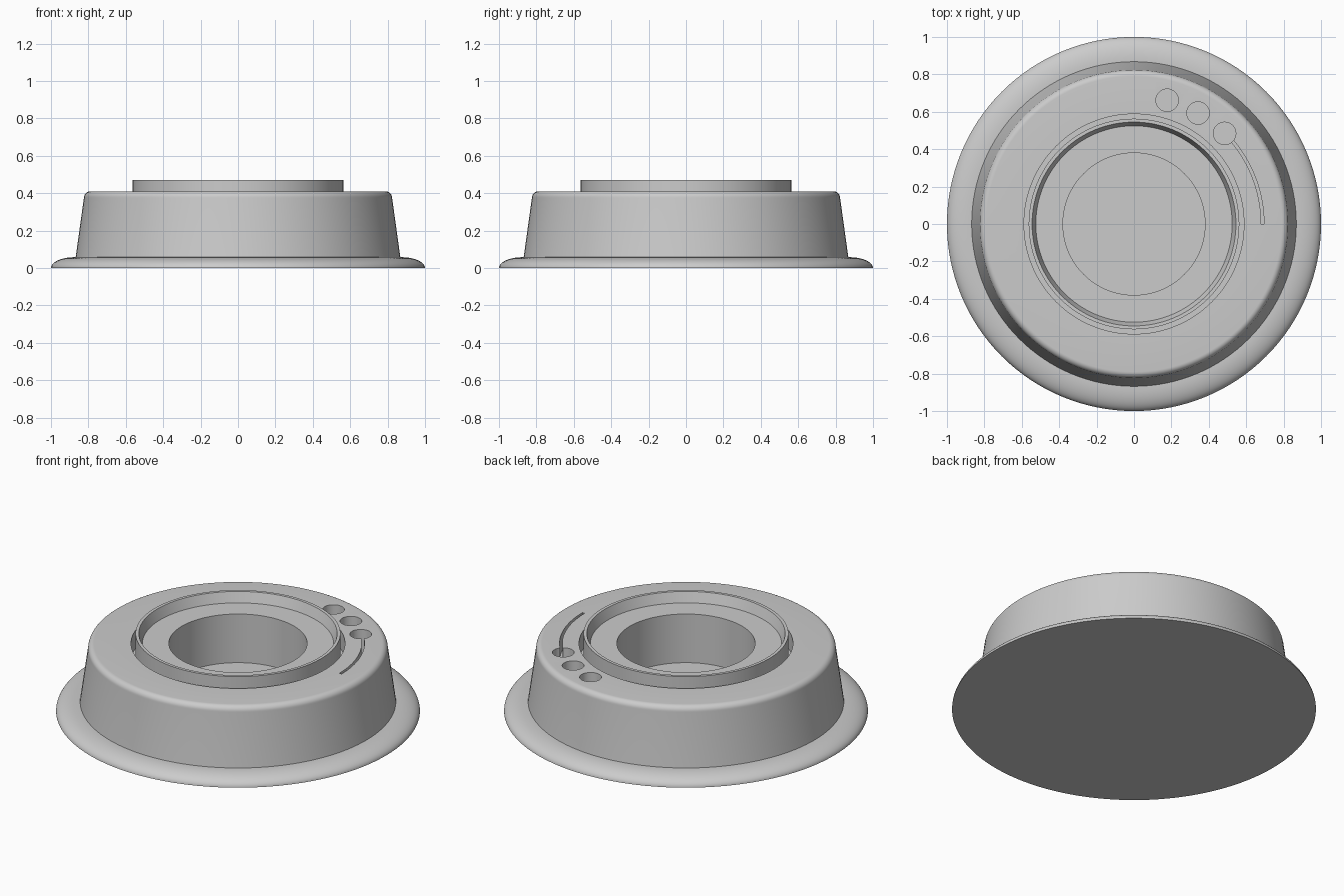
import bpy, bmesh
from math import sin, cos, pi, radians

cube = bpy.data.objects.get("Cube")
if cube:
    bpy.data.objects.remove(cube)

grey = bpy.data.materials.new("plain grey")
grey.use_nodes = True
colour = (0.6, 0.6, 0.6, 1)
grey.diffuse_color = colour
grey.node_tree.nodes["Principled BSDF"].inputs["Base Color"].default_value = colour

TOP = 0.41
SEGMENTS = 128


def finish(name, bm):
    bmesh.ops.recalc_face_normals(bm, faces=bm.faces)
    mesh = bpy.data.meshes.new(name)
    bm.to_mesh(mesh)
    bm.free()
    mesh.materials.append(grey)
    obj = bpy.data.objects.new(name, mesh)
    bpy.context.collection.objects.link(obj)
    return obj


def quarter(cx, cz, rx, rz, steps):
    """Quarter ellipse from its outer side up to its top."""
    return [(cx + rx * cos(pi / 2 * i / steps), cz + rz * sin(pi / 2 * i / steps))
            for i in range(steps + 1)]


def revolve(name, profile):
    """Spin a radius/height profile, which starts and ends on the axis."""
    bm = bmesh.new()
    verts = [bm.verts.new((r, 0, z)) for r, z in profile]
    edges = [bm.edges.new(pair) for pair in zip(verts, verts[1:])]
    bmesh.ops.spin(bm, geom=verts + edges, cent=(0, 0, 0), axis=(0, 0, 1),
                   angle=2 * pi, steps=SEGMENTS, use_merge=True)
    bmesh.ops.remove_doubles(bm, verts=bm.verts, dist=0.0001)
    return finish(name, bm)


def prism(name, outline, z0, z1):
    bm = bmesh.new()
    face = bm.faces.new([bm.verts.new((x, y, z0)) for x, y in outline])
    top = bmesh.ops.extrude_face_region(bm, geom=[face])["geom"]
    bmesh.ops.translate(bm, vec=(0, 0, z1 - z0),
                        verts=[v for v in top if isinstance(v, bmesh.types.BMVert)])
    return finish(name, bm)


def arc(radius, start, end, steps, cx=0, cy=0):
    return [(cx + radius * cos(start + (end - start) * i / steps),
             cy + radius * sin(start + (end - start) * i / steps))
            for i in range(steps + 1)]


# Body: rounded foot, tapered wall, groove, collar, recess and central well
profile = [(0, 0)]
profile += quarter(0.875, 0, 0.125, 0.058, 12)
profile += [(0.868, 0.058)]
profile += quarter(0.79, 0.375, 0.034, TOP - 0.375, 8)
profile += [(0.588, TOP), (0.588, 0.3), (0.563, 0.3), (0.563, 0.47),
            (0.545, 0.47), (0.525, TOP), (0.38, TOP), (0.38, 0.115), (0, 0.115)]
body = revolve("round_base_body", profile)

# Cutters: three finger holes and a curved slot running into the last one
cutters = []
for degrees in (45, 60, 75):
    a = radians(degrees)
    ring = arc(0.06, 0, 2 * pi, 48, 0.685 * cos(a), 0.685 * sin(a))[:-1]
    cutters.append(prism("hole_cutter", ring, 0.26, 0.5))
slot = arc(0.695, 0, radians(42), 32) + arc(0.68, radians(42), 0, 32)
cutters.append(prism("slot_cutter", slot, 0.3, 0.5))

bpy.context.view_layer.objects.active = body
body.select_set(True)
for cutter in cutters:
    cutter.hide_render = True
    cut = body.modifiers.new("cut", "BOOLEAN")
    cut.operation = "DIFFERENCE"
    cut.solver = "EXACT"
    cut.object = cutter
    bpy.ops.object.modifier_apply(modifier=cut.name)
    bpy.data.objects.remove(cutter)

bpy.ops.object.select_all(action="DESELECT")
body.select_set(True)
bpy.ops.object.shade_smooth_by_angle(angle=radians(30))
